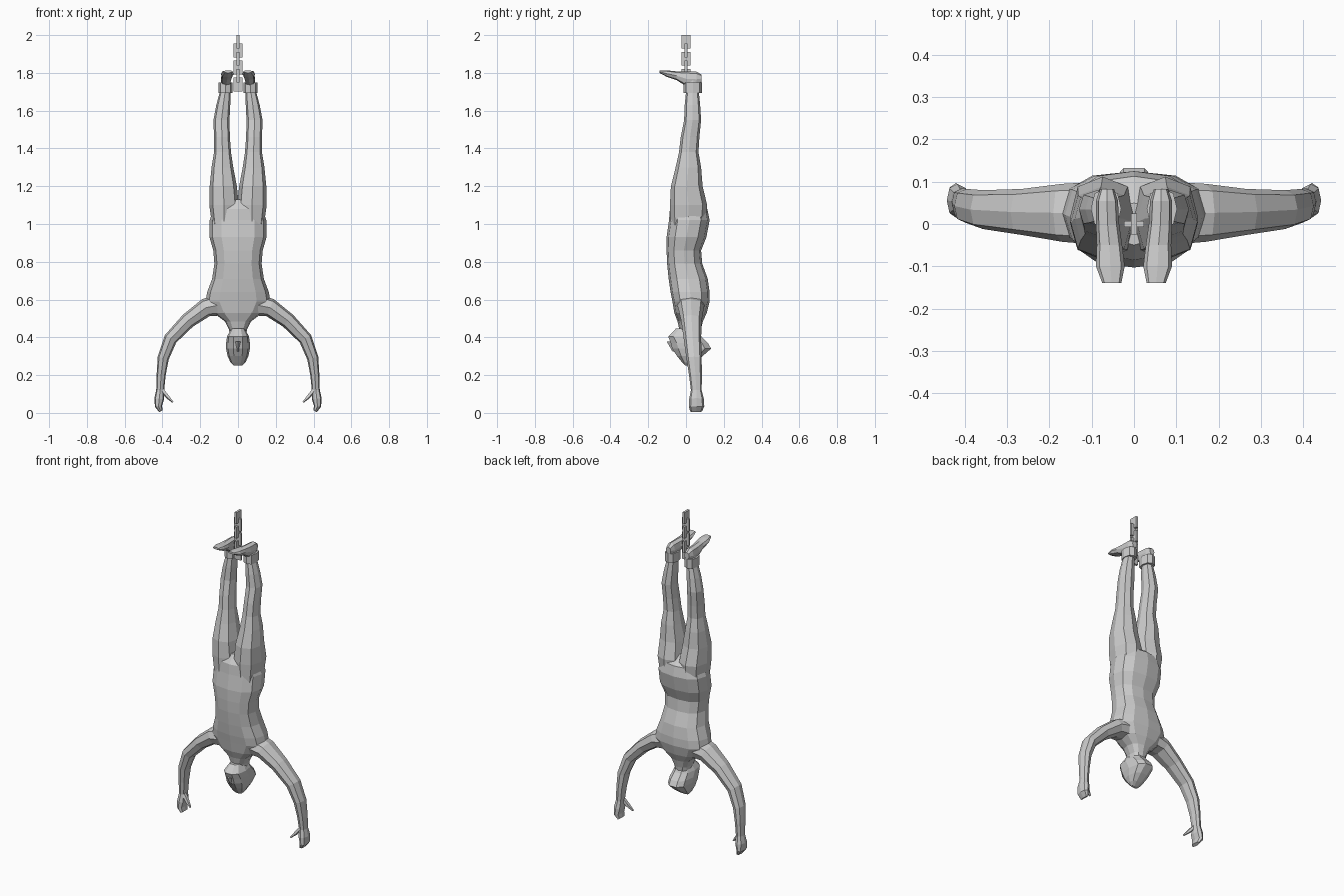
import bpy, bmesh, math
from mathutils import Vector

if "Cube" in bpy.data.objects:
    bpy.data.objects.remove(bpy.data.objects["Cube"])


def loft(name, rings, n):
    """Closed skin over rings given as (centre, half-width vector, half-depth vector)."""
    bm = bmesh.new()
    rows = []
    for c, u, v in rings:
        row = []
        for k in range(n):
            a = 2 * math.pi * k / n
            ca, sa = math.cos(a), math.sin(a)
            ca = math.copysign(abs(ca) ** 0.8, ca) if abs(ca) > 1e-6 else 0
            sa = math.copysign(abs(sa) ** 0.8, sa) if abs(sa) > 1e-6 else 0
            row.append(bm.verts.new(c + u * ca + v * sa))
        rows.append(row)
    for a, b in zip(rows, rows[1:]):
        for k in range(n):
            j = (k + 1) % n
            bm.faces.new((a[k], a[j], b[j], b[k]))
    bm.faces.new(rows[0])
    bm.faces.new(rows[-1])
    bmesh.ops.recalc_face_normals(bm, faces=bm.faces)
    me = bpy.data.meshes.new(name)
    bm.to_mesh(me)
    bm.free()
    ob = bpy.data.objects.new(name, me)
    bpy.context.collection.objects.link(ob)
    return ob


def flat(z, x0, x1, y0, y1):
    """Horizontal ring from its extents."""
    return (Vector(((x0 + x1) / 2, (y0 + y1) / 2, z)),
            Vector(((x1 - x0) / 2, 0, 0)), Vector((0, (y1 - y0) / 2, 0)))


def upright(y, x0, x1, z0, z1):
    """Ring facing along y from its extents."""
    return (Vector(((x0 + x1) / 2, y, (z0 + z1) / 2)),
            Vector(((x1 - x0) / 2, 0, 0)), Vector((0, 0, (z1 - z0) / 2)))


def path_rings(pts, s):
    """Rings square to a path in the xz plane; pts are x, z, half thickness, y0, y1."""
    out = []
    for i, (x, z, r, y0, y1) in enumerate(pts):
        p, q = pts[max(i - 1, 0)], pts[min(i + 1, len(pts) - 1)]
        t = Vector((q[0] - p[0], 0, q[1] - p[1])).normalized()
        out.append((Vector((s * x, (y0 + y1) / 2, z)),
                    Vector((-s * t.z, 0, t.x)) * r, Vector((0, (y1 - y0) / 2, 0))))
    return out


def union(target, parts):
    for p in parts:
        m = target.modifiers.new("union", 'BOOLEAN')
        m.operation = 'UNION'
        m.solver = 'EXACT'
        m.object = p
        bpy.context.view_layer.objects.active = target
        bpy.ops.object.modifier_apply(modifier=m.name)
        bpy.data.objects.remove(p)


def box(name, size, loc):
    bpy.ops.mesh.primitive_cube_add(size=1, location=loc)
    ob = bpy.context.object
    ob.name = name
    ob.scale = size


# torso, hips to neck: z, half width, front y, back y
TORSO = [(1.13, .03, -.05, .05), (1.08, .13, -.085, .113), (1.02, .15, -.09, .125),
         (.93, .151, -.103, .108), (.86, .131, -.103, .08), (.79, .125, -.1, .086),
         (.71, .137, -.092, .115), (.64, .163, -.082, .125), (.59, .172, -.072, .125),
         (.53, .13, -.062, .11), (.485, .07, -.045, .09), (.44, .047, -.035, .078),
         (.38, .042, -.03, .07)]
body = loft("body", [flat(z, -w, w, a, b) for z, w, a, b in TORSO], 12)

# head, chin to crown
HEAD = [(.447, .035, -.055, .06), (.405, .058, -.098, .085), (.37, .063, -.085, .12),
        (.34, .063, -.077, .137), (.30, .055, -.05, .09), (.268, .04, -.022, .045),
        (.25, .022, -.005, .015)]
parts = [loft("head", [flat(z, -w, w, a, b) for z, w, a, b in HEAD], 10)]
parts.append(loft("nose", [flat(.378, -.016, .016, -.102, -.06),
                           flat(.325, -.006, .006, -.072, -.05)], 4))

# leg: z, inner x, outer x, front y, back y
LEG = [(.98, .012, .135, -.08, .10), (1.10, -.004, .152, -.085, .112),
       (1.20, .006, .15, -.08, .088), (1.30, .025, .14, -.055, .08),
       (1.38, .037, .127, -.037, .066), (1.46, .043, .127, -.028, .071),
       (1.55, .045, .13, -.01, .08), (1.63, .041, .115, -.007, .075),
       (1.70, .04, .096, 0, .068), (1.77, .042, .088, .005, .07)]
# foot: y, inner x, outer x, low z, sole z
FOOT = [(.083, .047, .08, 1.75, 1.79), (.055, .038, .09, 1.725, 1.807),
        (0, .035, .09, 1.73, 1.808), (-.05, .028, .088, 1.762, 1.808),
        (-.1, .022, .09, 1.778, 1.813), (-.14, .03, .075, 1.80, 1.813)]
# arm and curled hand
ARM = [(.08, .575, .06, -.05, .10), (.17, .557, .049, -.042, .095),
       (.265, .488, .041, -.026, .083), (.357, .392, .036, -.012, .08),
       (.396, .29, .03, .002, .083), (.407, .2, .024, .016, .084),
       (.412, .12, .021, .026, .083), (.417, .075, .026, .017, .094),
       (.421, .035, .019, .015, .097), (.408, .008, .01, .022, .085)]
THUMB = [(.405, .125, .012, .03, .06), (.375, .088, .011, .022, .05),
         (.344, .056, .004, .02, .032)]
for s in (1, -1):
    parts.append(loft("leg", [flat(z, s * a, s * b, c, d) for z, a, b, c, d in LEG], 8))
    parts.append(loft("foot", [upright(y, s * a, s * b, c, d) for y, a, b, c, d in FOOT], 8))
    parts.append(loft("arm", path_rings(ARM, s), 8))
    parts.append(loft("thumb", path_rings(THUMB, s), 5))
union(body, parts)

# ankle cuffs
for s, side in ((1, "right"), (-1, "left")):
    loft("ankle_cuff_" + side, [flat(z, s * .03, s * .102, -.012, .084)
                                for z in (1.693, 1.75)], 8)

# chain of flat links, alternately turned
for i in range(3):
    box(f"link_side_{i}", (.014, .05, .07), (0, 0, 1.965 - .09 * i))
    box(f"link_front_{i}", (.048, .014, .075), (0, 0, 1.918 - .09 * i))
